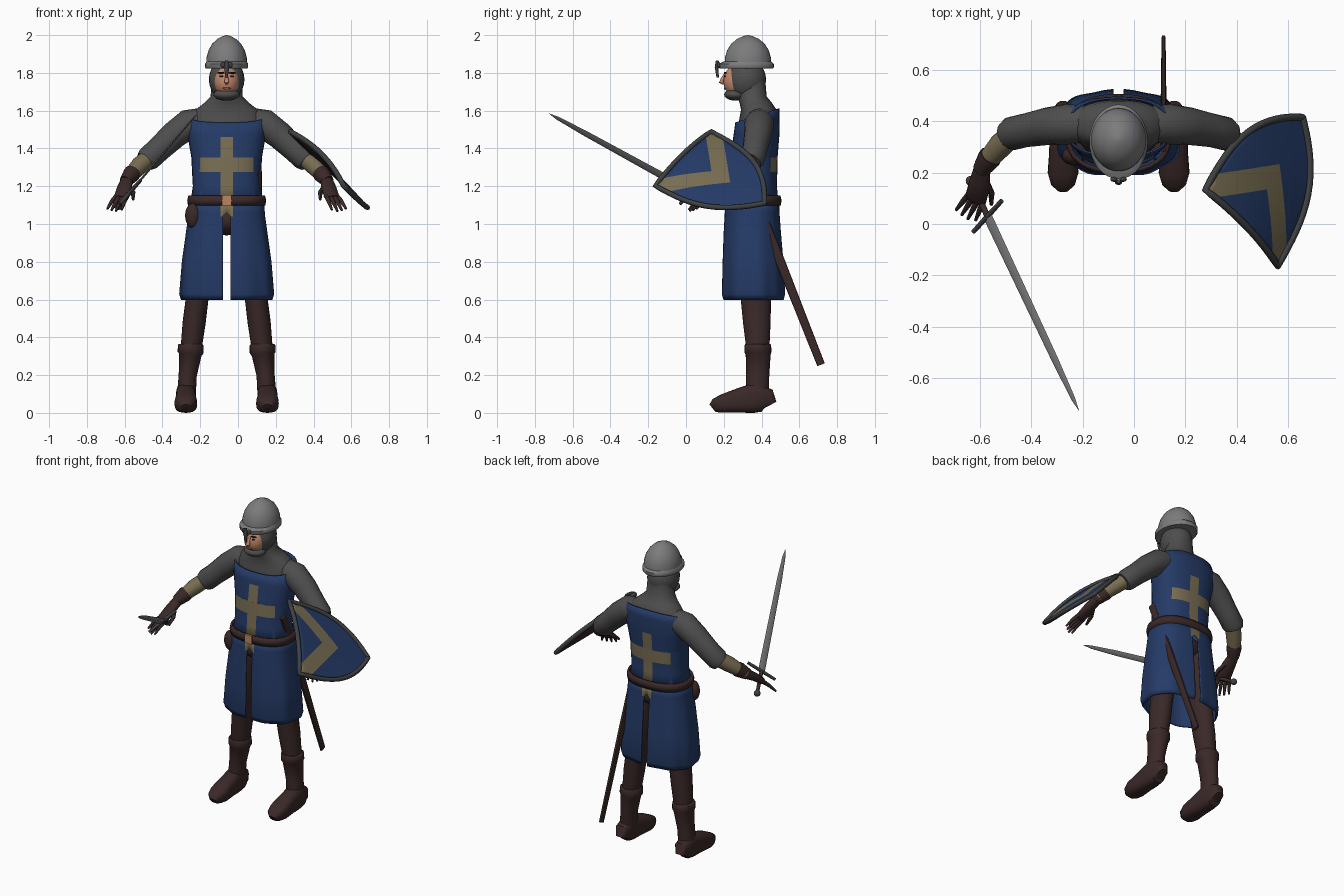
import bpy, bmesh, math
from mathutils import Vector, Matrix

cube = bpy.data.objects.get("Cube")
if cube:
    bpy.data.objects.remove(cube, do_unlink=True)

CX = -0.06  # centre line of the body


def material(name, r, g, b):
    m = bpy.data.materials.new(name)
    m.use_nodes = True
    m.diffuse_color = (r, g, b, 1)
    node = next(n for n in m.node_tree.nodes if n.type == 'BSDF_PRINCIPLED')
    node.inputs["Base Color"].default_value = (r, g, b, 1)
    return m


BLUE = material("blue cloth", .018, .043, .135)
TAN = material("tan cloth", .19, .155, .085)
MAIL = material("grey mail", .075, .075, .075)
STEEL = material("steel", .2, .2, .205)
IRON = material("dark iron", .05, .052, .055)
LEATHER = material("brown leather", .042, .022, .021)
SKIN = material("skin", .55, .25, .15)
COPPER = material("copper", .5, .24, .12)
BLACK = material("black hair", .012, .01, .01)
LIPS = material("lips", .28, .1, .07)


def add(name, bm, *mats, off=CX, recalc=True):
    if recalc:
        bmesh.ops.recalc_face_normals(bm, faces=bm.faces[:])
    me = bpy.data.meshes.new(name)
    bm.to_mesh(me)
    bm.free()
    for m in mats:
        me.materials.append(m)
    me.shade_smooth()
    me.set_sharp_from_angle(angle=math.radians(45))
    ob = bpy.data.objects.new(name, me)
    ob.location.x = off
    bpy.context.scene.collection.objects.link(ob)
    return ob


def spow(v, e):
    return math.copysign(abs(v) ** (2 / e), v)


def bridge(rings, closed=True, cap=True):
    bm = bmesh.new()
    vs = [[bm.verts.new(p) for p in r] for r in rings]
    n = len(vs[0])
    for a, b in zip(vs, vs[1:]):
        for i in range(n if closed else n - 1):
            j = (i + 1) % n
            bm.faces.new((a[i], a[j], b[j], b[i]))
    if cap:
        bm.faces.new(vs[0])
        bm.faces.new(vs[-1])
    return bm


def stack(levels, e=2.4, n=32, cap=True):
    # level: height, half width, half depth, centre y
    return bridge([[(rx * spow(math.cos(t), e), cy + ry * spow(math.sin(t), e), z)
                    for t in (math.tau * i / n for i in range(n))]
                   for z, rx, ry, cy in levels], cap=cap)


def tube(path, radii, ref=(0, 1, 0), n=16, e=2):
    pts, rings, ref = [Vector(p) for p in path], [], Vector(ref)
    for k, p in enumerate(pts):
        t = (pts[min(k + 1, len(pts) - 1)] - pts[max(k - 1, 0)]).normalized()
        side = t.cross(ref).normalized()
        other = side.cross(t)
        r = radii[k] if isinstance(radii[k], tuple) else (radii[k],) * 2
        rings.append([p + side * r[0] * spow(math.cos(a), e) + other * r[1] * spow(math.sin(a), e)
                      for a in (math.tau * i / n for i in range(n))])
    return bridge(rings)


def ball(name, centre, size, mat, off=CX):
    bm = bmesh.new()
    bmesh.ops.create_uvsphere(bm, u_segments=24, v_segments=14, radius=1)
    bmesh.ops.transform(bm, verts=bm.verts[:],
                        matrix=Matrix.Translation(centre) @ Matrix.Diagonal((*size, 1)))
    return add(name, bm, mat, off=off)


def cut(bm, co, no, **kw):
    bmesh.ops.bisect_plane(bm, geom=bm.verts[:] + bm.edges[:] + bm.faces[:],
                           plane_co=co, plane_no=no, **kw)


def paint(bm, rule):
    for f in bm.faces:
        f.material_index = int(rule(f.calc_center_median()))


def solidify(ob, thickness, offset=0):
    mod = ob.modifiers.new("thickness", 'SOLIDIFY')
    mod.thickness, mod.offset = thickness, offset
    return mod


# Tunic with a cross on chest and back
bm = stack([(1.1, .19, .137, .35), (1.2, .175, .125, .352), (1.35, .184, .122, .36),
            (1.48, .205, .117, .374), (1.56, .207, .112, .38), (1.66, .17, .1, .388)], cap=False)
cut(bm, (0, .26, 1.535), (0, -.33, 1), clear_outer=True)
for x in (-.14, -.033, .033, .14):
    cut(bm, (x, 0, 0), (1, 0, 0))
for z in (1.275, 1.35, 1.46):
    cut(bm, (0, 0, z), (0, 0, 1))
paint(bm, lambda c: (abs(c.x) < .033 and c.z < 1.46) or (abs(c.x) < .14 and 1.275 < c.z < 1.35))
solidify(add("tunic", bm, BLUE, TAN), .008)

# Split skirt, mirrored from one half
rows = []
for z, rx, ry, cy in ((.6, .235, .155, .355), (.63, .245, .163, .355), (.8, .232, .157, .353),
                      (.95, .212, .148, .35), (1.04, .2, .142, .35), (1.06, .198, .141, .35),
                      (1.12, .194, .14, .35)):
    slit, row = (.02 if z < 1.05 else 0), []
    for i in range(41):
        t = math.pi * (i / 40 - .5)
        k = 1 + .02 * (1.12 - z) / .5 * math.sin(9 * t)
        row.append((max(slit, rx * k * spow(max(math.cos(t), 0), 2.5)),
                    cy + ry * k * spow(math.sin(t), 2.5), z))
    rows.append(row)
bm = bridge(rows, closed=False, cap=False)
cut(bm, (.033, 0, 0), (1, 0, 0))
paint(bm, lambda c: c.x < .033 and c.z > 1.04)
skirt = add("skirt", bm, BLUE, TAN)
skirt.modifiers.new("mirror", 'MIRROR')
solidify(skirt, .008)
ball("pelvis", (0, .355, 1.02), (.16, .11, .08), LEATHER)

# Belt, buckle and pouch
solidify(add("belt", stack([(1.1, .198, .145, .35), (1.125, .202, .149, .35),
                            (1.15, .196, .143, .35)], cap=False), LEATHER), .014)
bm = bmesh.new()
bmesh.ops.create_cube(bm, size=1, matrix=Matrix.Translation((0, .196, 1.126))
                      @ Matrix.Diagonal((.05, .016, .054, 1)))
add("buckle", bm, COPPER)
ball("belt_pouch", (-.178, .265, 1.045), (.042, .036, .066), LEATHER)

# Mail shirt, neck and hood
add("mail_collar", stack([(1.4, .165, .1, .37), (1.5, .185, .102, .376), (1.56, .192, .1, .383),
                          (1.605, .165, .094, .385), (1.64, .12, .086, .37), (1.675, .085, .077, .35),
                          (1.76, .08, .075, .345)], e=2.2), MAIL)
ball("mail_hood", (0, .32, 1.765), (.094, .104, .11), MAIL)
ball("mail_chin", (0, .262, 1.685), (.07, .06, .032), MAIL)

# Face
ball("face", (0, .268, 1.757), (.068, .07, .083), SKIN)
add("nose", tube([(0, .207, 1.795), (0, .192, 1.765), (0, .187, 1.752), (0, .2, 1.742)],
                 [.006, .01, .013, .006], ref=(1, 0, 0)), SKIN)
ball("mouth", (0, .206, 1.718), (.022, .006, .006), LIPS)
for s, side in ((-1, "right"), (1, "left")):
    ball(side + "_eye", (s * .028, .206, 1.782), (.011, .005, .005), BLACK)
    ball(side + "_brow", (s * .03, .207, 1.8), (.02, .007, .005), BLACK)

# Helmet with band and nose guard
add("helmet_dome", stack([(1.83, .108, .124, .328), (1.88, .107, .122, .328), (1.92, .096, .11, .328),
                          (1.955, .076, .088, .328), (1.98, .049, .057, .328), (1.995, .02, .024, .328),
                          (2.0, .003, .003, .328)], e=2), STEEL)
add("helmet_band", stack([(1.823, .11, .14, .32), (1.828, .114, .145, .32), (1.848, .114, .145, .32),
                          (1.86, .106, .126, .325)], e=2), STEEL)
add("nose_guard", tube([(0, .166, 1.865), (0, .162, 1.83), (0, .168, 1.775)],
                       [(.008, .008), (.014, .01), (.006, .006)]), IRON)
for s, side in ((-1, "right"), (1, "left")):
    ball(side + "_guard_scroll", (s * .018, .174, 1.842), (.014, .01, .016), IRON)

# Arms, hands and legs on both sides
for s, side in ((-1, "right"), (1, "left")):
    def at(*pts):
        return [(s * x, y, z) for x, y, z in pts]

    add(side + "_mail_sleeve", tube(at((.13, .39, 1.545), (.2, .388, 1.53), (.28, .38, 1.47),
                                       (.36, .365, 1.395), (.415, .352, 1.345), (.43, .343, 1.33)),
                                    [.07, .079, .073, .066, .066, .057]), MAIL)
    add(side + "_forearm", tube(at((.4, .36, 1.36), (.46, .305, 1.31), (.53, .225, 1.235)),
                                [.045, .048, .035]), TAN)
    add(side + "_glove_cuff", tube(at((.497, .265, 1.272), (.505, .253, 1.262), (.535, .21, 1.225)),
                                   [.045, .046, .034]), LEATHER)
    spread, reach = Vector((s * .9, .41, 0)), Vector((s * .05, -.085, -.09))
    add(side + "_palm", tube(at((.53, .22, 1.23), (.54, .16, 1.195), (.555, .1, 1.15), (.562, .088, 1.14)),
                             [(.032, .03), (.042, .026), (.043, .021), (.03, .012)],
                             ref=spread.cross(reach)), LEATHER)
    for i in range(4):
        base = Vector((s * .553, .105, 1.152)) + spread * (i - 1.5) * .021
        tip = base + reach * (.95 - .08 * abs(i - 1.2)) + spread * (i - 1.5) * .008
        add(f"{side}_finger_{i + 1}", tube([base, (base + tip) / 2 + Vector((0, 0, .006)), tip],
                                           [.012, .011, .006], n=8), LEATHER)
    add(side + "_thumb", tube(at((.52, .17, 1.2), (.495, .12, 1.165), (.495, .075, 1.13)),
                              [.015, .013, .007], n=8), LEATHER)

    add(side + "_leg", tube(at((.105, .36, 1.0), (.125, .36, .85), (.157, .37, .6),
                               (.172, .375, .48), (.187, .38, .35)),
                            [(.08, .1), (.088, .1), (.06, .08), (.061, .073), (.056, .062)], n=24), LEATHER)
    add(side + "_boot_shaft", tube(at((.19, .38, .365), (.19, .38, .358), (.191, .381, .32),
                                      (.193, .382, .308), (.206, .38, .2), (.214, .376, .08)),
                                   [(.062, .066), (.068, .071), (.069, .071), (.06, .066),
                                    (.048, .061), (.05, .06)], n=24), LEATHER)
    # foot section: y, height, half width
    foot = [(.443, .08, .03), (.43, .13, .046), (.36, .16, .053), (.28, .13, .054),
            (.2, .1, .06), (.157, .078, .047), (.14, .05, .024)]
    add(side + "_boot_foot", tube([(s * .216, y, h / 2) for y, h, w in foot],
                                  [(w, h / 2) for y, h, w in foot], ref=(0, 0, 1), n=24, e=2.8), LEATHER)

# Sword in the right hand
hilt, point = Vector((-.57, .03, 1.17)), Vector((-.215, -.725, 1.585))
aim = (point - hilt).normalized()
cross = Vector((.11, .12, .124)).normalized()
blade = [hilt.lerp(point, k) for k in (0, .75, .94, 1)]
add("sword_blade", tube(blade, [(.024, .006), (.018, .005), (.011, .004), (.001, .001)],
                        ref=cross.cross(aim), n=4), STEEL, off=0)
add("sword_guard", tube([hilt - cross * .103, hilt, hilt + cross * .103], [.009, .011, .009],
                        ref=aim, n=10), IRON, off=0)
add("sword_grip", tube([hilt, hilt - aim * .16], [.012, .011], ref=cross, n=10), LEATHER, off=0)
ball("sword_pommel", hilt - aim * .17, (.02, .02, .02), IRON, off=0)

# Scabbard at the left hip
add("scabbard", tube([(.115, .305, 1.28), (.115, .5, .8), (.115, .715, .255)],
                     [(.011, .026), (.011, .025), (.008, .021)], n=12, e=3), LEATHER, off=0)

# Shield: made flat, painted, bowed, then turned into place
A, B, C = Vector((.265, .135, 1.48)), Vector((.55, -.165, 1.19)), Vector((.645, .415, 1.1))
M = (A + B) / 2
U, L = (B - A).normalized(), (C - M).length
V = (C - M).normalized()
N = U.cross(V).normalized()


def half_width(v):
    return .25 * (1 - (v / L) ** 3.2)


def place(u, v):
    bow = .035 * (1 - (u / .25) ** 2) * (1 - v / L)
    return M + U * u + V * v + N * (bow + .015)


levels = [L * .998 * math.sin(math.pi / 2 * k / 20) for k in range(21)]
bm = bridge([[(half_width(v) * (i / 8 - 1), v, 0) for i in range(17)] for v in levels],
            closed=False, cap=False)
for s in (-1, 1):
    for reach in (.19, .315):
        cut(bm, (0, reach, 0), (s * .95, 1, 0))
paint(bm, lambda c: .19 < c.y + .95 * abs(c.x) < .315)
for v in bm.verts:
    v.co = place(v.co.x, v.co.y)
bm.normal_update()
bmesh.ops.reverse_faces(bm, faces=[f for f in bm.faces if f.normal.dot(N) < 0])
mod = solidify(add("shield", bm, BLUE, TAN, LEATHER, off=0, recalc=False), .014, -1)
mod.material_offset = mod.material_offset_rim = 2

# Shield rim
edge = [place(half_width(v), v) for v in levels]
edge += [place(-half_width(v), v) for v in reversed(levels)]
edge += [place(.25 * (i / 6 - 1), 0) for i in range(1, 12)]
cu = bpy.data.curves.new("shield_rim", 'CURVE')
cu.dimensions, cu.bevel_depth, cu.bevel_resolution = '3D', .014, 2
sp = cu.splines.new('POLY')
sp.points.add(len(edge) - 1)
for p, q in zip(sp.points, edge):
    p.co = (*q, 1)
sp.use_cyclic_u = True
cu.materials.append(IRON)
bpy.context.scene.collection.objects.link(bpy.data.objects.new("shield_rim", cu))
